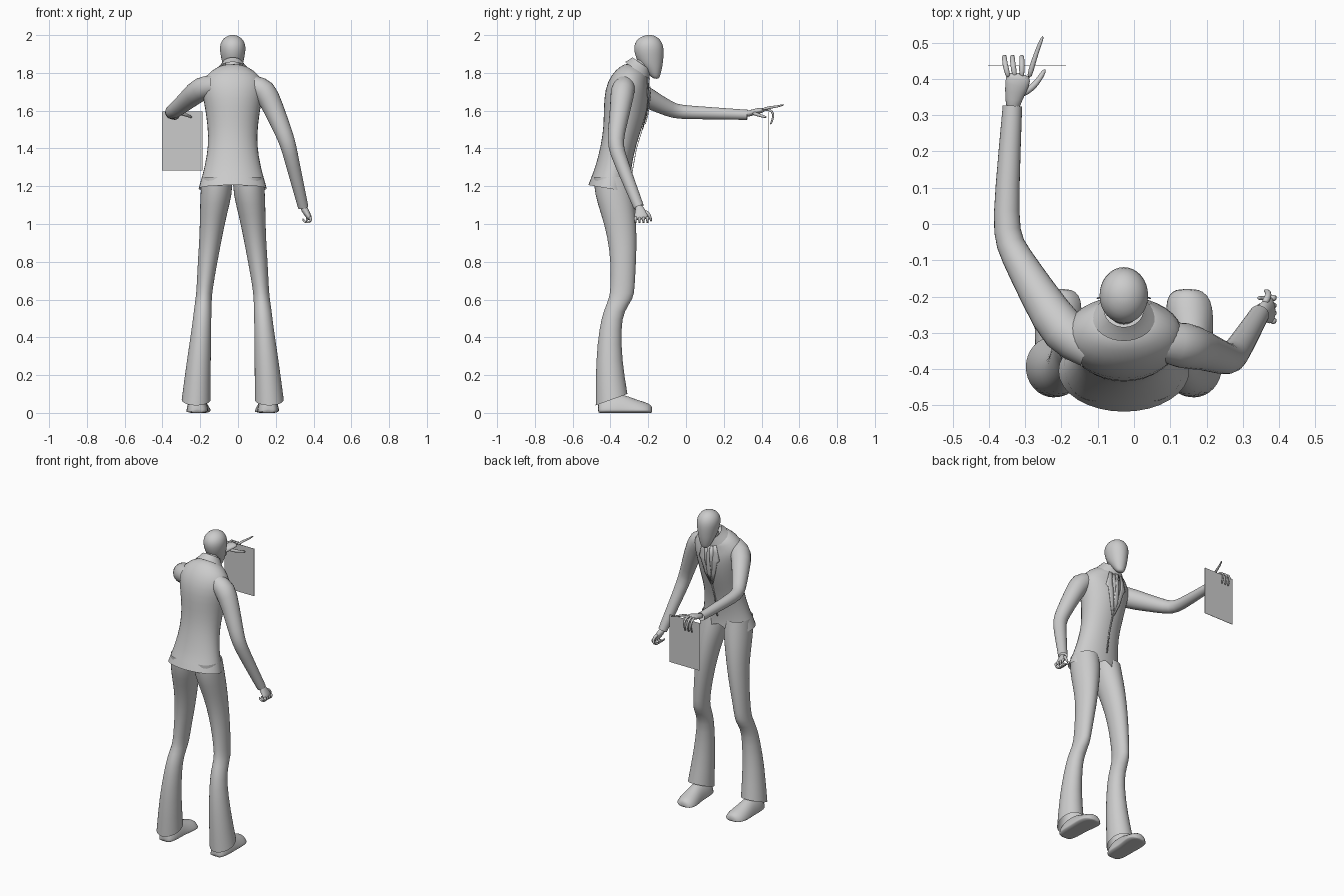
import bpy, bmesh, math
from mathutils import Vector
from mathutils.bvhtree import BVHTree

CX = -0.028   # symmetry plane of the body
N = 16


def finish(name, bm, sub=1, thick=0):
    bmesh.ops.recalc_face_normals(bm, faces=bm.faces)
    me = bpy.data.meshes.new(name)
    bm.to_mesh(me)
    bm.free()
    me.polygons.foreach_set("use_smooth", [True] * len(me.polygons))
    ob = bpy.data.objects.new(name, me)
    bpy.context.collection.objects.link(ob)
    if thick:
        m = ob.modifiers.new("thickness", 'SOLIDIFY')
        m.thickness = thick
    if sub:
        m = ob.modifiers.new("smooth", 'SUBSURF')
        m.levels = m.render_levels = sub
    return ob


def loft(name, rings, caps=(False, False), sub=1):
    bm = bmesh.new()
    vs = [[bm.verts.new(p) for p in r] for r in rings]
    for a, b in zip(vs, vs[1:]):
        n = len(a)
        for i in range(n):
            bm.faces.new((a[i], a[(i + 1) % n], b[(i + 1) % n], b[i]))
    if caps[0]:
        bm.faces.new(vs[0])
    if caps[1]:
        bm.faces.new(vs[-1])
    return finish(name, bm, sub)


def hring(z, x, y, hw, hd, tilt=0):
    """Horizontal oval ring, sloping along y by tilt."""
    out = []
    for i in range(N):
        t = 2 * math.pi * i / N
        dy = hd * math.sin(t)
        out.append(Vector((x + hw * math.cos(t), y + dy, z + tilt * dy)))
    return out


def tube(name, pts, caps=(False, False), n=12, up=(0, 0, 1), sub=1):
    """Tube through points (x, y, z, radius[, radius along up])."""
    P = [Vector(p[:3]) for p in pts]
    rings = []
    for i, p in enumerate(P):
        tan = (P[min(i + 1, len(P) - 1)] - P[max(i - 1, 0)]).normalized()
        side = tan.cross(Vector(up)).normalized()
        top = side.cross(tan)
        a, b = pts[i][3], pts[i][-1]
        rings.append([p + side * a * math.cos(t) + top * b * math.sin(t)
                      for t in (2 * math.pi * k / n for k in range(n))])
    return loft(name, rings, caps, sub)


# Jacket body: z, y, half width, half depth, slope
body = [(1.187, -.405, .185, .115, -.17), (1.24, -.397, .17, .106, -.1),
        (1.30, -.385, .152, .097, 0), (1.42, -.357, .13, .094, 0),
        (1.52, -.332, .136, .106, 0), (1.62, -.318, .15, .12, 0),
        (1.70, -.313, .168, .119, -.1), (1.755, -.300, .168, .10, -.35),
        (1.80, -.278, .125, .073, -.5), (1.828, -.25, .07, .052, -.6)]
rings = [hring(z, CX, y, w, d, t) for z, y, w, d, t in body]
rings[0][N // 4].z += .07          # cutaway at the front opening
jacket = loft("jacket_body", rings, (False, True))

# Jacket collar
loft("collar", [hring(1.812, CX, -.258, .088, .066, -.7),
                hring(1.835, CX, -.245, .066, .054, -.7),
                hring(1.85, CX, -.238, .055, .047, -.7)])

# Neck and head
tube("neck", [(CX, -.265, 1.77, .045), (CX, -.235, 1.83, .04), (CX, -.21, 1.89, .042)], up=(0, 1, 0))
head = [(1.768, -.158, .018, .014), (1.785, -.164, .031, .028), (1.82, -.173, .046, .046),
        (1.85, -.187, .056, .066), (1.90, -.195, .067, .079), (1.94, -.198, .071, .081),
        (1.972, -.198, .06, .067), (1.992, -.196, .038, .042), (2.001, -.195, .012, .014)]
loft("head", [hring(z, CX, y, w, d) for z, y, w, d in head], (True, True))

# Flared trousers: z, inner offset, outer offset, back y, front y, slope
leg = [(1.25, .0, .165, -.49, -.295, 0), (1.16, .0, .173, -.487, -.278, 0),
       (1.05, .03, .175, -.45, -.265, 0), (.93, .055, .177, -.416, -.259, 0),
       (.80, .08, .186, -.4, -.263, 0), (.66, .105, .192, -.4, -.271, 0),
       (.605, .11, .197, -.408, -.276, 0), (.54, .112, .207, -.438, -.328, 0),
       (.45, .113, .217, -.46, -.343, 0), (.28, .115, .244, -.479, -.338, 0),
       (.07, .115, .272, -.48, -.308, .36)]
# Shoes: y, offset, half width, height
shoe = [(-.467, .187, .03, .06), (-.45, .187, .05, .08), (-.40, .187, .06, .10),
        (-.33, .187, .058, .10), (-.28, .184, .064, .078), (-.23, .18, .067, .062),
        (-.195, .177, .056, .05), (-.178, .175, .03, .034)]
for s, side in ((-1, "left"), (1, "right")):
    loft(side + "_trouser_leg",
         [hring(z, CX + s * (a + b) / 2, (y0 + y1) / 2, (b - a) / 2, (y1 - y0) / 2, t)
          for z, a, b, y0, y1, t in leg])
    rings = []
    for y, d, w, h in shoe:
        r = []
        for i in range(N):
            t = 2 * math.pi * i / N
            c, q = math.cos(t), math.sin(t)
            r.append((CX + s * d + w * c, y, h * q if q > 0 else 0.012 * (1 + q) if q > -.5 else 0))
        rings.append(r)
    loft(side + "_shoe", rings, (True, True))

# Sleeves: raised left, hanging right
tube("left_sleeve", [(-.12, -.345, 1.735, .055), (-.195, -.305, 1.722, .07), (-.265, -.19, 1.66, .054),
                     (-.33, -.08, 1.603, .043), (-.353, -.03, 1.593, .039),
                     (-.35, .09, 1.588, .035), (-.335, .325, 1.578, .028)])
tube("right_sleeve", [(.08, -.325, 1.735, .055), (.14, -.335, 1.715, .07), (.185, -.345, 1.62, .057),
                      (.248, -.372, 1.47, .047), (.268, -.372, 1.41, .043),
                      (.284, -.35, 1.34, .04), (.345, -.25, 1.09, .029)], up=(0, 1, 0))

# Lapels, shirt and tie lie on the front of the jacket
bpy.context.view_layer.update()
tree = BVHTree.FromObject(jacket, bpy.context.evaluated_depsgraph_get())


def strip(name, rows, off, s=1):
    bm = bmesh.new()
    grid = []
    for z, a, b in rows:
        row = []
        for k in range(4):
            x = CX + s * (a + (b - a) * k / 3)
            hit = tree.ray_cast(Vector((x, 1, z)), Vector((0, -1, 0)))[0]
            row.append(bm.verts.new((x, (hit.y if hit else -.21) + off, z)))
        grid.append(row)
    for p, q in zip(grid, grid[1:]):
        for k in range(3):
            bm.faces.new((p[k], p[k + 1], q[k + 1], q[k]))
    finish(name, bm, 0, .003)


strip("shirt_front", [(1.765, -.036, .036), (1.70, -.034, .034), (1.62, -.022, .022), (1.5, -.002, .002)], .003)
strip("necktie", [(1.77, -.014, .014), (1.74, -.008, .008), (1.68, -.012, .012),
                  (1.58, -.015, .015), (1.53, -.003, .003)], .011)
strip("jacket_closure", [(1.5, -.004, .004), (1.4, -.004, .004), (1.27, -.004, .004)], .004)
for s, side in ((-1, "left"), (1, "right")):
    strip(side + "_lapel", [(1.775, .03, .05), (1.73, .033, .062), (1.68, .03, .075), (1.665, .028, .06),
                            (1.58, .015, .038), (1.5, .0, .008)], .009, s)


def finger(name, pts, r=.009):
    n = len(pts)
    tube(name, [(*p, r * (1 - .45 * i / (n - 1))) for i, p in enumerate(pts)],
         (True, True), 8, (.9, .1, .3))


# Left hand pinching a sheet, index finger extended
tube("left_palm", [(-.335, .31, 1.58, .018), (-.332, .345, 1.588, .024, .016),
                   (-.322, .385, 1.6, .036, .017), (-.316, .418, 1.605, .036, .012)], (True, True))
for i, (x, x2) in enumerate(((-.345, -.357), (-.327, -.335), (-.309, -.309))):
    finger(f"left_finger_{i + 1}", [(x, .40, 1.607), (x2, .445, 1.607), (x2, .465, 1.585),
                                    (x2, .458, 1.55), (x2, .446, 1.525)])
finger("left_index_finger", [(-.29, .40, 1.606), (-.278, .445, 1.618), (-.264, .485, 1.622), (-.25, .52, 1.632)])
finger("left_thumb", [(-.315, .355, 1.588), (-.28, .375, 1.58), (-.26, .40, 1.572), (-.244, .428, 1.565)], .012)

# Right hand in a loose fist
tube("right_palm", [(.342, -.255, 1.10, .018), (.353, -.243, 1.075, .02, .026),
                    (.372, -.238, 1.045, .016, .04), (.382, -.235, 1.022, .014, .038)],
     (True, True), up=(0, 1, 0))
for i in range(4):
    y = -.267 + .021 * i
    finger(f"right_finger_{i + 1}", [(.378, y, 1.04), (.39, y, 1.022), (.378, y, 1.007),
                                     (.35, y, 1.009), (.342, y, 1.03)], .011)
finger("right_thumb", [(.358, -.22, 1.07), (.37, -.2, 1.055), (.372, -.188, 1.035), (.36, -.184, 1.012)], .012)

# Sheet of paper
bpy.ops.mesh.primitive_cube_add(size=1, location=(-.295, .436, 1.44))
sheet = bpy.context.object
sheet.name = "paper_sheet"
sheet.scale = (.216, .002, .313)
